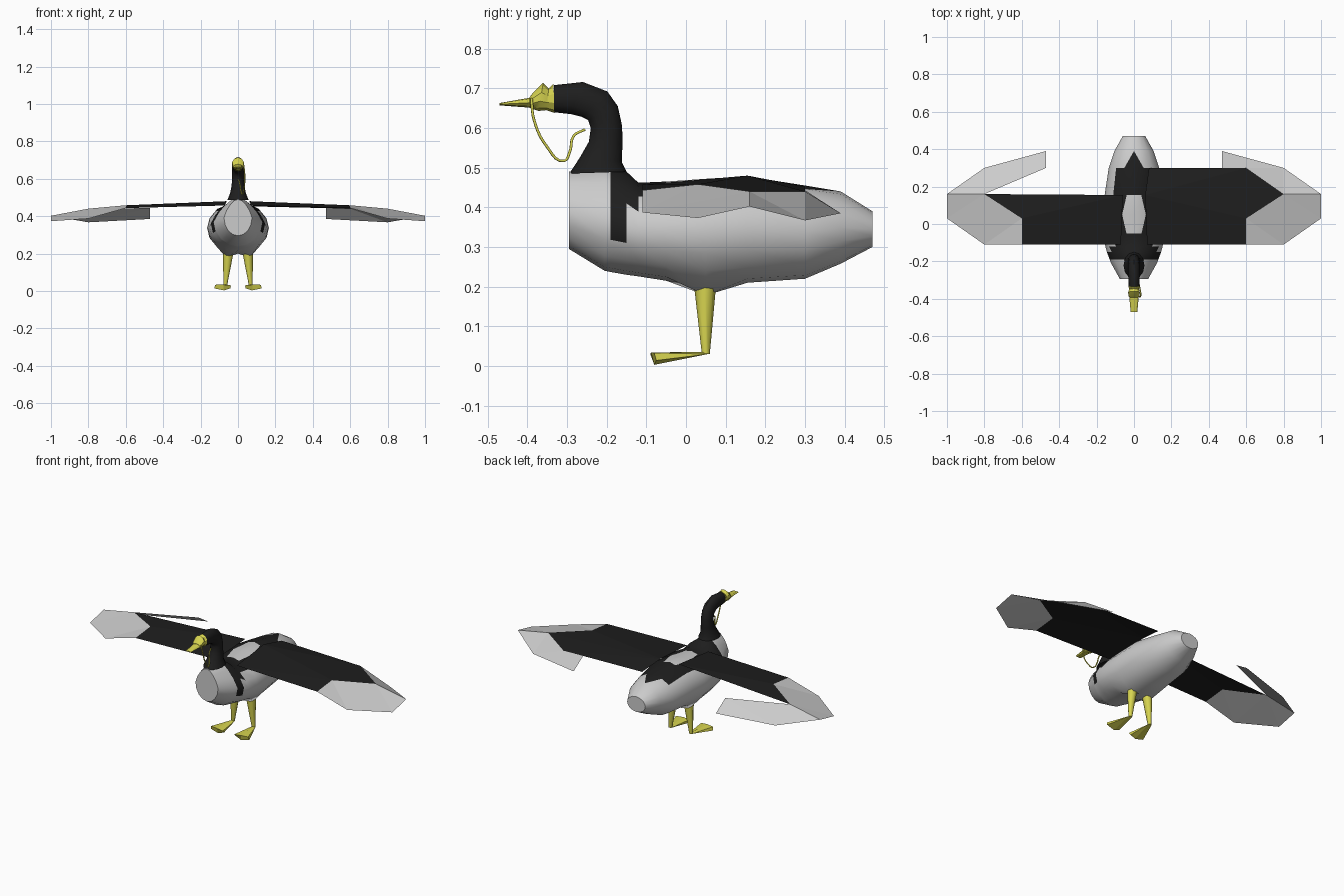
import bpy, bmesh, math
from mathutils import Vector

if "Cube" in bpy.data.objects:
    bpy.data.objects.remove(bpy.data.objects["Cube"])


def material(name, rgb):
    m = bpy.data.materials.new(name)
    m.diffuse_color = (*rgb, 1)
    m.use_nodes = True
    m.node_tree.nodes["Principled BSDF"].inputs["Base Color"].default_value = m.diffuse_color
    return m


WHITE = material("soft_white", (0.6, 0.6, 0.6))
BLACK = material("black", (0.013, 0.013, 0.013))
YELLOW = material("yellow", (0.68, 0.66, 0.08))


def make(name, verts, faces, mats, idx=None, smooth=None, fix=True):
    me = bpy.data.meshes.new(name)
    me.from_pydata([tuple(v) for v in verts], [], faces)
    for m in mats:
        me.materials.append(m)
    for i, p in enumerate(me.polygons):
        p.material_index = idx[i] if idx else 0
    if fix:
        bm = bmesh.new()
        bm.from_mesh(me)
        bmesh.ops.recalc_face_normals(bm, faces=bm.faces)
        bm.to_mesh(me)
        bm.free()
    ob = bpy.data.objects.new(name, me)
    bpy.context.collection.objects.link(ob)
    if smooth:
        bpy.ops.object.select_all(action='DESELECT')
        ob.select_set(True)
        bpy.context.view_layer.objects.active = ob
        bpy.ops.object.shade_smooth_by_angle(angle=math.radians(smooth))
    return ob


def tube(name, rings, mat, n=12, smooth=40):
    """Loft of ellipses, each given as (y, z, y, z, half width)."""
    verts, faces = [], []
    for y0, z0, y1, z1, w in rings:
        a, b = Vector((0, y0, z0)), Vector((0, y1, z1))
        for k in range(n):
            t = 2 * math.pi * k / n
            p = (a + b) / 2 + (b - a) / 2 * math.cos(t)
            p.x = w * math.sin(t)
            verts.append(p)
    for j in range(len(rings) - 1):
        for k in range(n):
            k2 = (k + 1) % n
            faces.append((j*n + k, j*n + k2, j*n + n + k2, j*n + n + k))
    faces += [tuple(range(n)), tuple(range((len(rings) - 1) * n, len(rings) * n))]
    return make(name, verts, faces, [mat], smooth=smooth)


# Body: lofted stations of y, bottom z, top z, half width, upper narrowing
N = 16
STATIONS = [(-0.295, 0.295, 0.49, 0.075, 0.3), (-0.205, 0.24, 0.50, 0.125, 0.4),
            (-0.19, 0.237, 0.50, 0.13, 0.4), (-0.15, 0.23, 0.49, 0.145, 0.3),
            (-0.12, 0.226, 0.462, 0.153, 0.15), (-0.05, 0.215, 0.465, 0.163, 0),
            (0.05, 0.2, 0.472, 0.165, 0), (0.155, 0.21, 0.478, 0.157, 0),
            (0.30, 0.22, 0.455, 0.135, 0), (0.39, 0.258, 0.44, 0.105, 0),
            (0.47, 0.30, 0.39, 0.06, 0)]
verts, faces, idx = [], [], []
for j, (y, lo, hi, w, q) in enumerate(STATIONS):
    for k in range(N):
        t = 2 * math.pi * k / N
        c = math.cos(t)
        x = w * math.sin(t) * (1 - q * max(c, 0))
        z = (lo + hi) / 2 + (hi - lo) / 2 * c
        if j in (5, 7) and k in (1, N - 1):   # taper of the pale back patch
            x *= 0.65
        if j == 6 and k in (7, N - 7):        # hips above the legs
            z = 0.178
        verts.append((x, y, z))
for j in range(len(STATIONS) - 1):
    for k in range(N):
        k2 = (k + 1) % N
        s = min(k, N - 1 - k)                 # segments away from the top
        a, b, c, d = j*N + k, j*N + k2, j*N + N + k2, j*N + N + k
        if j == 8 and s == 0:                 # black point toward the tail
            top = d if k == 0 else c
            faces += [(a, b, top), (b, c, top) if k == 0 else (a, top, d)]
            idx += [1, 0]
            continue
        dark = (j == 2 and s < 5) or (j == 3 and s < 3) or (4 <= j <= 7 and s < 2)
        if j in (5, 6) and s == 0:
            dark = False
        faces.append((a, b, c, d))
        idx.append(int(dark))
faces += [tuple(range(N)), tuple(range(len(verts) - N, len(verts)))]
idx += [0, 0]
make("body", verts, faces, [WHITE, BLACK], idx, smooth=50)

# Neck, face and beak
tube("neck", [(-0.294, 0.485, -0.15, 0.49, 0.056), (-0.268, 0.525, -0.162, 0.515, 0.043),
              (-0.245, 0.565, -0.16, 0.56, 0.034), (-0.24, 0.60, -0.161, 0.605, 0.032),
              (-0.247, 0.62, -0.172, 0.655, 0.031), (-0.262, 0.628, -0.198, 0.692, 0.031),
              (-0.29, 0.635, -0.26, 0.716, 0.031), (-0.335, 0.64, -0.333, 0.708, 0.029)], BLACK)
tube("face", [(-0.332, 0.638, -0.334, 0.712, 0.031), (-0.352, 0.645, -0.346, 0.70, 0.027),
              (-0.372, 0.643, -0.36, 0.714, 0.033), (-0.386, 0.648, -0.385, 0.69, 0.03),
              (-0.394, 0.651, -0.394, 0.678, 0.024)], YELLOW, 10, 30)
tube("beak", [(-0.39, 0.651, -0.39, 0.677, 0.025), (-0.47, 0.657, -0.47, 0.663, 0.018)],
     YELLOW, 8, 30)

# Loose cord hanging from the beak
cu = bpy.data.curves.new("cord", 'CURVE')
cu.dimensions = '3D'
cu.bevel_depth = 0.0035
cu.bevel_resolution = 1
cu.resolution_u = 5
path = [(0.03, -0.39, 0.675), (0.036, -0.383, 0.62), (0.033, -0.352, 0.555),
        (0.022, -0.308, 0.517), (0.015, -0.293, 0.54), (0.008, -0.283, 0.58),
        (0.0, -0.255, 0.596)]
sp = cu.splines.new('BEZIER')
sp.bezier_points.add(len(path) - 1)
for bp, co in zip(sp.bezier_points, path):
    bp.co = co
    bp.handle_left_type = bp.handle_right_type = 'AUTO'
cu.materials.append(YELLOW)
bpy.context.collection.objects.link(bpy.data.objects.new("cord", cu))

# Wings: thin sheets with black panels and pale tips; the rear panel is on one side only
P = dict(a0=(0.07, -0.11, 0.457), a1=(0.6, -0.11, 0.443), a2=(0.8, -0.11, 0.387),
         m=(0.6, 0.03, 0.458), r0=(0.06, 0.155, 0.48), r1=(0.8, 0.16, 0.44),
         t1=(1, 0.03, 0.373), t2=(1, 0.16, 0.402), b0=(0.08, 0.30, 0.452),
         b1=(0.6, 0.30, 0.44), b2=(0.8, 0.30, 0.367), f0=(0.47, 0.30, 0.443),
         f1=(0.47, 0.39, 0.385))
KEYS = list(P)
DARK = ["a0 a1 m", "a0 m r0", "r0 m r1"]
PALE = ["a1 a2 m", "a2 r1 m", "a2 t1 r1", "t1 t2 r1", "r1 t2 b2"]
for side, name in ((1, "right_wing"), (-1, "left_wing")):
    dark = DARK + (["r0 r1 b1", "r0 b1 f0 b0"] if side > 0 else [])
    pale = PALE + (["r1 b2 b1", "b1 b2 f1 f0"] if side > 0 else ["r1 b2 f0", "b2 f1 f0"])
    fs = [tuple(KEYS.index(k) for k in f.split())[::side] for f in dark + pale]
    make(name, [(side * x, y, z) for x, y, z in P.values()], fs, [WHITE, BLACK],
         [1] * len(dark) + [0] * len(pale), fix=False)

# Legs and webbed feet
for side, name in ((1, "right"), (-1, "left")):
    n, vs = 8, []
    for x, y, z, r in ((0.052, 0.048, 0.205, 0.028), (0.068, 0.05, 0.03, 0.01)):
        vs += [(side * (x + r * math.cos(2 * math.pi * k / n)),
                y + r * math.sin(2 * math.pi * k / n), z) for k in range(n)]
    fs = [(k, (k + 1) % n, n + (k + 1) % n, n + k) for k in range(n)]
    make(name + "_leg", vs, fs + [tuple(range(n)), tuple(range(n, 2 * n))], [YELLOW], smooth=50)
    foot = [(0.058, 0.055, 0.03), (0.078, 0.055, 0.03), (0.068, 0.05, 0.036),
            (0.038, -0.09, 0.03), (0.08, -0.088, 0.034), (0.122, -0.08, 0.033),
            (0.127, -0.075, 0.014), (0.075, -0.08, 0.003), (0.04, -0.075, 0.014)]
    make(name + "_foot", [(side * x, y, z) for x, y, z in foot],
         [(0, 1, 2), (0, 2, 4, 3), (2, 1, 5, 4), (1, 6, 5), (0, 3, 8),
          (0, 8, 7), (0, 7, 1), (1, 7, 6), (3, 4, 7, 8), (4, 5, 6, 7)], [YELLOW])
